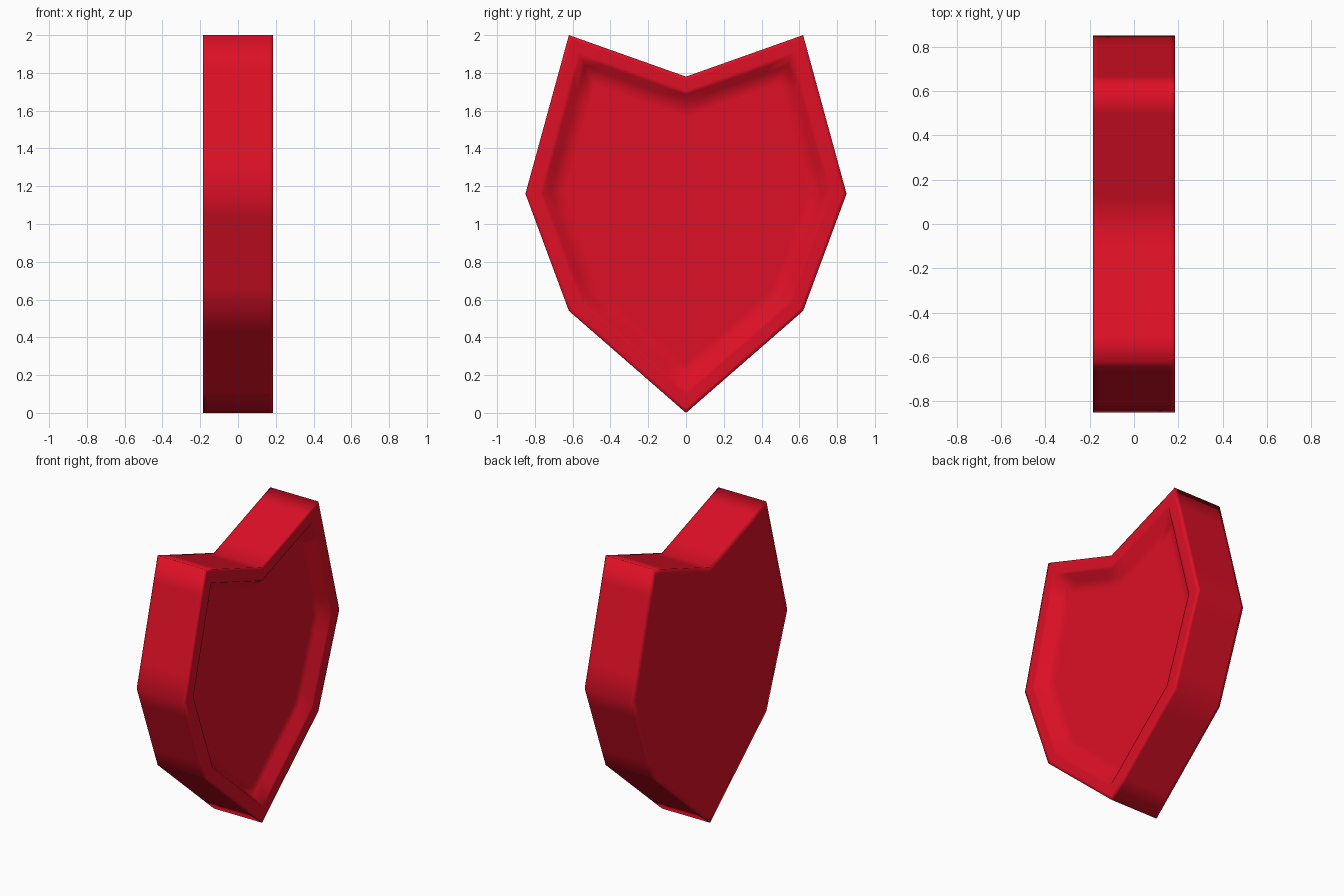
import bpy, bmesh
from mathutils import Vector

cube = bpy.data.objects.get("Cube")
if cube:
    bpy.data.objects.remove(cube, do_unlink=True)

# Material
red = bpy.data.materials.new("shield red")
red.use_nodes = True
colour = (0.72, 0.005, 0.019, 1)
red.diffuse_color = colour
red.node_tree.nodes["Principled BSDF"].inputs["Base Color"].default_value = colour

# Shield outline in (y, z): one half plus its mirror image, counter-clockwise
half = [(0.62, 0.54), (0.85, 1.16), (0.62, 2.0)]
outline = [(0, 0)] + half + [(0, 1.78)] + [(-y, z) for y, z in reversed(half)]
outline = [Vector(p) for p in outline]
HALF_THICK = 0.185
FLOOR_X = 0.115


def inset_outline(distance):
    """Outline moved inwards evenly, with extra points near each corner."""
    count = len(outline)
    corners = []
    for i, p in enumerate(outline):
        a = (p - outline[i - 1]).normalized()
        b = (outline[(i + 1) % count] - p).normalized()
        n1, n2 = Vector((-a.y, a.x)), Vector((-b.y, b.x))
        corners.append(p + (n1 + n2) * distance / (1 + n1.dot(n2)))
    points = []
    for i, p in enumerate(corners):
        q = corners[(i + 1) % count]
        points += [p, p.lerp(q, 0.2), p.lerp(q, 0.8)]
    return points


# Rings from the flat back, round the edge and over the rim to the recessed floor
rings = [
    (0.04, -HALF_THICK), (0, -HALF_THICK),              # back
    (0, -HALF_THICK + 0.02), (0, HALF_THICK - 0.02),    # outer wall
    (0, HALF_THICK), (0.02, HALF_THICK),                # rim
    (0.07, HALF_THICK), (0.09, HALF_THICK),
    (0.125, FLOOR_X), (0.2, FLOOR_X),                   # recess
]
bm = bmesh.new()
loops = [[bm.verts.new((x, p.x, p.y)) for p in inset_outline(d)] for d, x in rings]
for low, high in zip(loops, loops[1:]):
    for i in range(len(low)):
        j = (i + 1) % len(low)
        bm.faces.new((low[i], low[j], high[j], high[i]))
bm.faces.new(loops[0])
bm.faces.new(loops[-1])
bmesh.ops.recalc_face_normals(bm, faces=bm.faces[:])
for face in bm.faces:
    face.smooth = True

mesh = bpy.data.meshes.new("shield")
bm.to_mesh(mesh)
bm.free()
mesh.materials.append(red)
shield = bpy.data.objects.new("shield", mesh)
bpy.context.collection.objects.link(shield)
